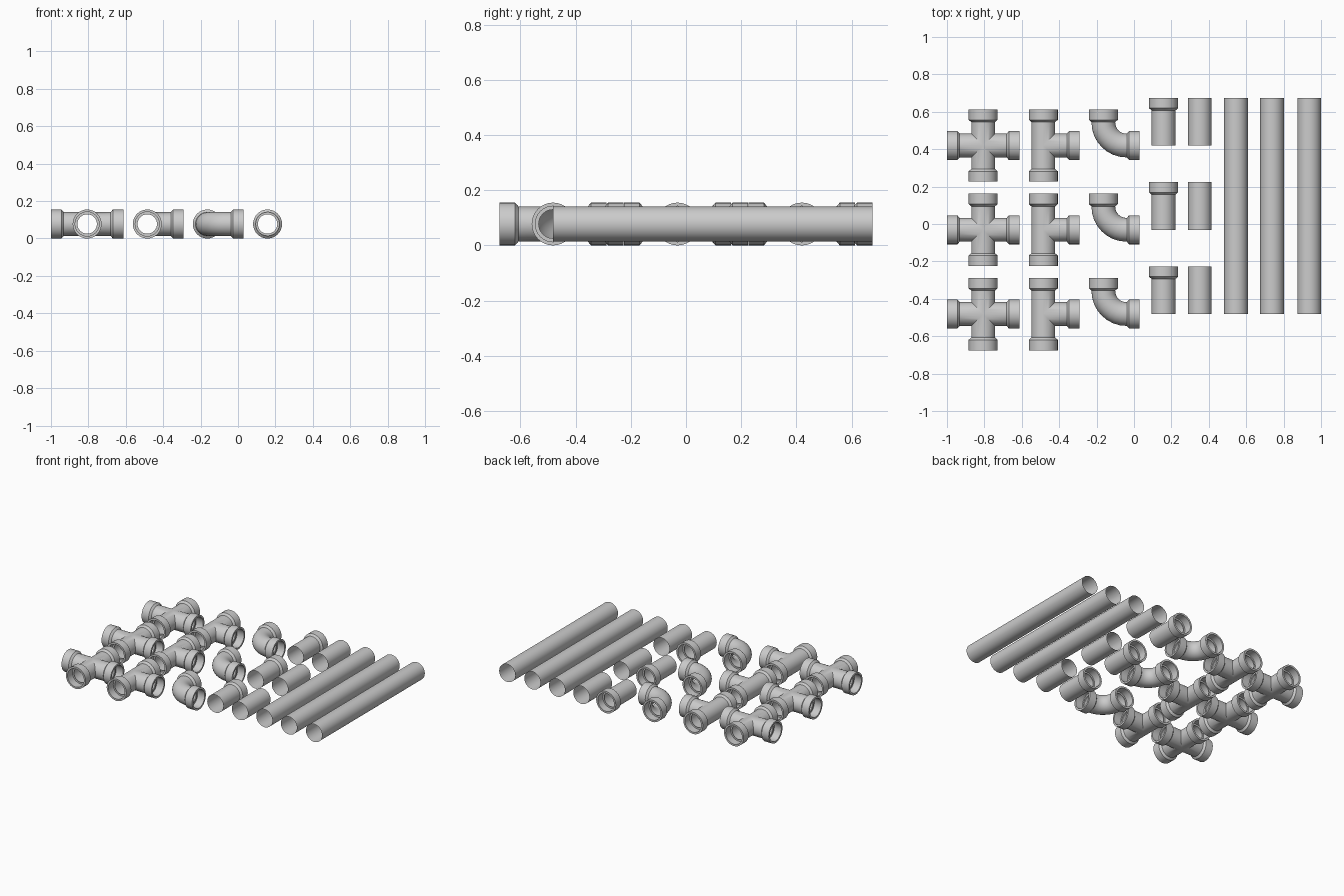
import bpy, bmesh
from math import sin, cos, pi, radians
from mathutils import Vector

if "Cube" in bpy.data.objects:
    bpy.data.objects.remove(bpy.data.objects["Cube"])

SIDES = 32
R = 0.0635          # pipe radius
COLLAR = 0.0775     # socket collar radius (also axis height)
BORE = 0.052        # opening behind the socket
ARM = 0.1935        # fitting centre to socket rim
BEND = 0.124        # elbow centreline radius
ROWS = (0.4195, -0.031, -0.4815)
SHORT = 0.2555
Z = Vector((0, 0, 1))
X, Y = Vector((1, 0, 0)), Vector((0, 1, 0))


def ring(bm, centre, axis, r, shift=None):
    """Ring of vertices round an axis; shift(side offset) slides them along it."""
    side = Z.cross(axis)
    verts = []
    for i in range(SIDES):
        a = 2 * pi * i / SIDES
        s = r * cos(a)
        p = centre + side * s + Z * (r * sin(a))
        if shift:
            p += axis * shift(side * s)
        verts.append(bm.verts.new(p))
    return verts


def loft(bm, rings):
    for a, b in zip(rings, rings[1:]):
        for i in range(SIDES):
            j = (i + 1) % SIDES
            bm.faces.new((a[i], a[j], b[j], b[i]))


def socket(bm, d, length):
    """Chamfered collar with a stepped recess at the end of an arm."""
    profile = ((0.068, R), (0.056, COLLAR), (0, COLLAR), (0, 0.0645),
               (0.055, 0.0645), (0.055, BORE))
    return [ring(bm, d * (length - t), d, r) for t, r in profile]


def finish(bm, name, x, y):
    bmesh.ops.remove_doubles(bm, verts=bm.verts, dist=1e-5)
    me = bpy.data.meshes.new(name)
    bm.to_mesh(me)
    bm.free()
    ob = bpy.data.objects.new(name, me)
    ob.location = (x, y, COLLAR)
    bpy.context.collection.objects.link(ob)
    bpy.ops.object.select_all(action='DESELECT')
    ob.select_set(True)
    bpy.context.view_layer.objects.active = ob
    bpy.ops.object.shade_smooth_by_angle(angle=radians(32))


def junction(name, x, y, dirs):
    """Mitred arms: each starts where it meets its neighbours."""
    bm = bmesh.new()
    for d in dirs:
        def mitre(v, d=d):
            return max([0] + [v.dot(o) for o in dirs if abs(o.dot(d)) < 0.5])
        loft(bm, [ring(bm, Vector(), d, R, mitre)] + socket(bm, d, ARM))
    finish(bm, name, x, y)


def elbow(name, x, y):
    """Two half bends that meet at 45 degrees."""
    bm = bmesh.new()
    for d, o in ((X, Y), (Y, X)):
        bend = []
        for k in range(4, 0, -1):
            a = radians(45) * k / 4
            c = BEND * (d + o - o * cos(a) - d * sin(a))
            bend.append(ring(bm, c, d * cos(a) - o * sin(a), R))
        loft(bm, bend + socket(bm, d, ARM))
    finish(bm, name, x, y)


def pipe(name, x, y, length, with_socket=False):
    bm = bmesh.new()
    end = socket(bm, Y, length) if with_socket else [ring(bm, Y * length, Y, R)]
    loft(bm, [ring(bm, Vector(), Y, R)] + end)
    finish(bm, name, x, y)


# rows of fittings and short pipes
for n, y in enumerate(ROWS, 1):
    junction(f"cross_fitting_{n}", -0.8065, y, (X, -X, Y, -Y))
    junction(f"tee_fitting_{n}", -0.485, y, (X, Y, -Y))
    elbow(f"elbow_fitting_{n}", -0.164, y)
    pipe(f"socket_pipe_{n}", 0.158, y, SHORT, True)
    pipe(f"short_pipe_{n}", 0.352, y, SHORT)

# long pipes
for n, x in enumerate((0.545, 0.738, 0.9365), 1):
    pipe(f"long_pipe_{n}", x, ROWS[2], ROWS[0] - ROWS[2] + SHORT)
